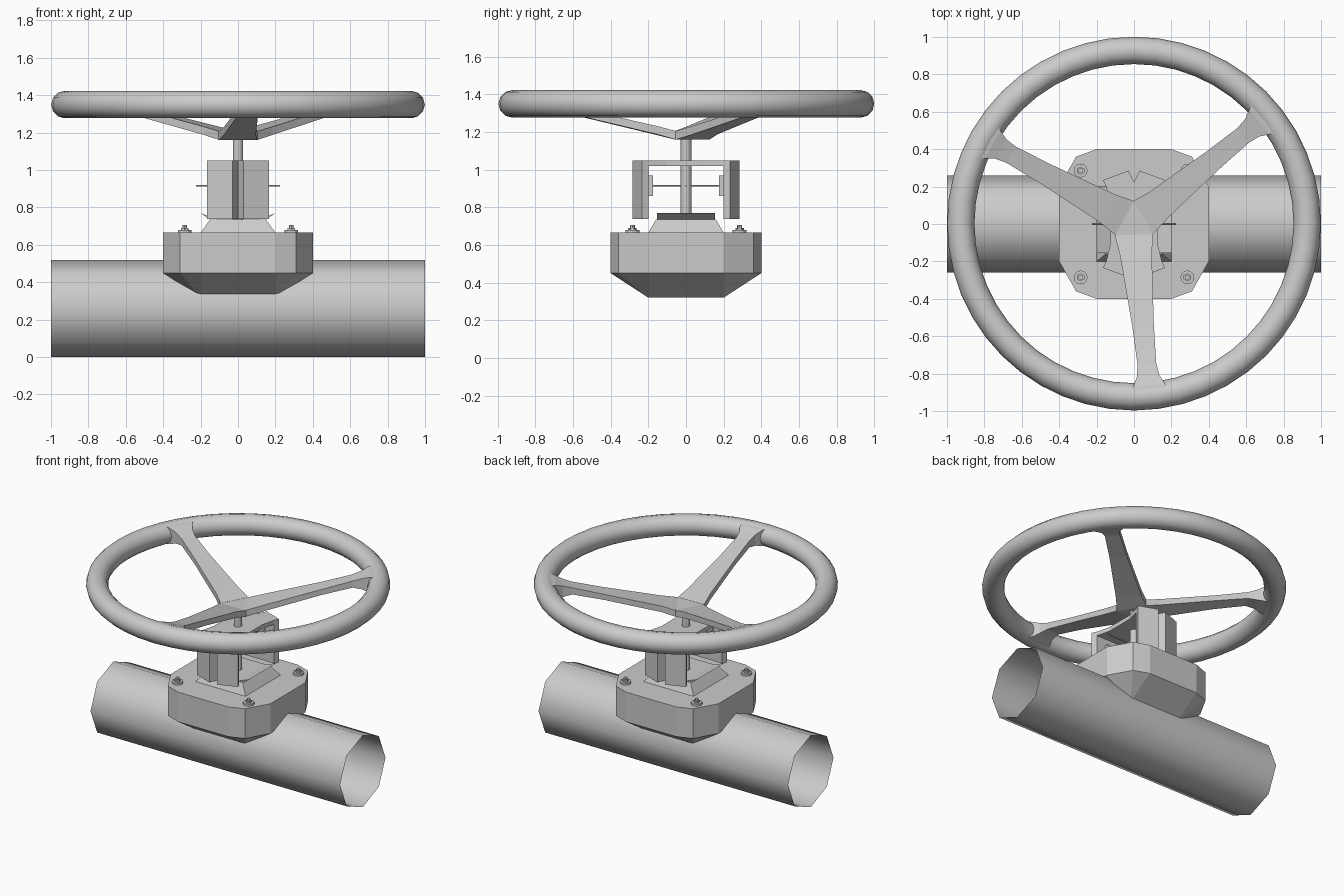
import bpy, bmesh, math
from mathutils import Vector, Matrix

if "Cube" in bpy.data.objects:
    bpy.data.objects.remove(bpy.data.objects["Cube"])

metal = bpy.data.materials.new("light_grey_metal")
metal.use_nodes = True
GREY = (0.6, 0.6, 0.6, 1)
metal.diffuse_color = GREY
metal.node_tree.nodes["Principled BSDF"].inputs["Base Color"].default_value = GREY


def finish(name, bm, smooth=False):
    mesh = bpy.data.meshes.new(name)
    bmesh.ops.recalc_face_normals(bm, faces=bm.faces)
    for f in bm.faces:
        f.smooth = smooth
    bm.to_mesh(mesh)
    bm.free()
    mesh.materials.append(metal)
    obj = bpy.data.objects.new(name, mesh)
    bpy.context.collection.objects.link(obj)
    return obj


def prism(name, outline, z0, z1):
    bm = bmesh.new()
    face = bm.faces.new([bm.verts.new((x, y, z0)) for x, y in outline])
    ext = bmesh.ops.extrude_face_region(bm, geom=[face])
    top = [v for v in ext["geom"] if isinstance(v, bmesh.types.BMVert)]
    bmesh.ops.translate(bm, verts=top, vec=(0, 0, z1 - z0))
    return finish(name, bm)


def hull(name, points):
    bm = bmesh.new()
    for p in points:
        bm.verts.new(p)
    bmesh.ops.convex_hull(bm, input=bm.verts)
    bmesh.ops.dissolve_limit(bm, angle_limit=0.01, verts=bm.verts, edges=bm.edges)
    return finish(name, bm)


def cylinder(name, radius, length, centre, axis="Z", sides=12, caps=True, smooth=False):
    bm = bmesh.new()
    bmesh.ops.create_cone(bm, cap_ends=caps, segments=sides, radius1=radius,
                          radius2=radius, depth=length)
    if axis == "X":
        bm.transform(Matrix.Rotation(math.pi / 2, 4, "Y"))
    elif axis == "Y":
        bm.transform(Matrix.Rotation(math.pi / 2, 4, "X"))
    bm.transform(Matrix.Translation(centre))
    return finish(name, bm, smooth)


def rect(hx, hy, z):
    return [(sx * hx, sy * hy, z) for sx in (-1, 1) for sy in (-1, 1)]


SIDES = ((1, "left"), (-1, "right"))
ENDS = ((-1, "front"), (1, "back"))

# Open eight-sided pipe
cylinder("pipe", 0.26, 2.0, (0, 0, 0.26), "X", 8, caps=False, smooth=True)

# Valve body with clipped corners and a tapered underside
rim = [(sx * x, sy * y, z) for sx in (-1, 1) for sy in (-1, 1)
       for x, y in ((0.2, 0.4), (0.31, 0.36), (0.4, 0.2)) for z in (0.45, 0.665)]
hull("valve_body", rim + rect(0.2, 0.2, 0.32))

# Tapered neck and the flared lips at its sides
hull("neck", rect(0.2, 0.2, 0.665) + rect(0.15, 0.16, 0.735))
for s, side in SIDES:
    hull(side + "_neck_lip", [(s * x, y, z) for y in (-0.155, 0.155)
                              for x, z in ((0.11, 0.735), (0.15, 0.735), (0.2, 0.77))])

# Bolts on the body corners
for s, side in SIDES:
    for e, end in ENDS:
        for part, r, z, n in (("washer", 0.037, 0.68, 12), ("nut", 0.022, 0.69, 6),
                              ("stud", 0.013, 0.705, 8)):
            cylinder(f"{end}_{side}_{part}", r, z - 0.66,
                     (s * 0.285, e * 0.285, (z + 0.66) / 2), sides=n)

# Yoke: grooved end walls, top bar and inner pads
half = [(0.03, 0.285), (0.165, 0.235), (0.15, 0.2)]
wall = [(0, 0.225)] + half + [(-x, y) for x, y in reversed(half)]
for e, end in ENDS:
    prism(end + "_yoke_wall", [(x, e * y) for x, y in wall], 0.737, 1.05)
    hull(end + "_yoke_pad", [(x, e * y, z) for x in (-0.08, 0.08)
                             for y in (0.175, 0.205) for z in (0.86, 0.97)])
bar = [(0.15, 0.205), (0.125, 0.1), (0.125, -0.1), (0.15, -0.205)]
prism("yoke_top_bar", bar + [(-x, y) for x, y in reversed(bar)], 1.02, 1.05)

# Thin cross rods and the stem
cylinder("side_rod", 0.005, 0.45, (0, 0, 0.915), "X", 6)
cylinder("long_rod", 0.005, 0.37, (0, 0, 0.915), "Y", 6)
cylinder("stem", 0.028, 0.47, (0, 0, 0.965), smooth=False)

# Handwheel rim
bpy.ops.mesh.primitive_torus_add(major_radius=0.926, minor_radius=0.073,
                                 major_segments=48, minor_segments=12,
                                 location=(0, 0.002, 1.35))
ring = bpy.context.object
ring.name = "wheel_rim"
ring.data.materials.append(metal)
bpy.ops.object.shade_smooth_by_angle(angle=math.radians(40))

# Triangular hub
corners = [(-0.1, -0.06), (0.1, -0.055), (0, 0.125)]
prism("wheel_hub", corners, 1.16, 1.205)

# Spokes lofted from the hub edges: distance share, half width, z, half thickness
SECTIONS = ((0, 0.103, 1.183, 0.023), (0.13, 0.085, 1.21, 0.022),
            (0.6, 0.058, 1.298, 0.02), (0.86, 0.05, 1.345, 0.024),
            (0.94, 0.06, 1.35, 0.04), (1, 0.085, 1.35, 0.058),
            (1.05, 0.11, 1.35, 0.066))
TIPS = ((0.08, -0.86), (0.67, 0.545), (-0.755, 0.425))
for i, tip in enumerate(TIPS):
    a, b = Vector(corners[i]), Vector(corners[(i + 1) % 3])
    start, end = (a + b) / 2, Vector(tip)
    run = (end - start).normalized()
    edge = (b - a).normalized()
    across = Vector((-run.y, run.x))
    bm = bmesh.new()
    loops = []
    for t, w, z, h in SECTIONS:
        c = start.lerp(end, t)
        side = edge if t == 0 else across
        loops.append([bm.verts.new((*(c + side * w * sx), z + h * sz))
                      for sx, sz in ((-1, -1), (1, -1), (1, 1), (-1, 1))])
    for p, q in zip(loops, loops[1:]):
        for k in range(4):
            bm.faces.new((p[k], p[(k + 1) % 4], q[(k + 1) % 4], q[k]))
    bm.faces.new(loops[0])
    bm.faces.new(loops[-1])
    finish(f"wheel_spoke_{i + 1}", bm)
